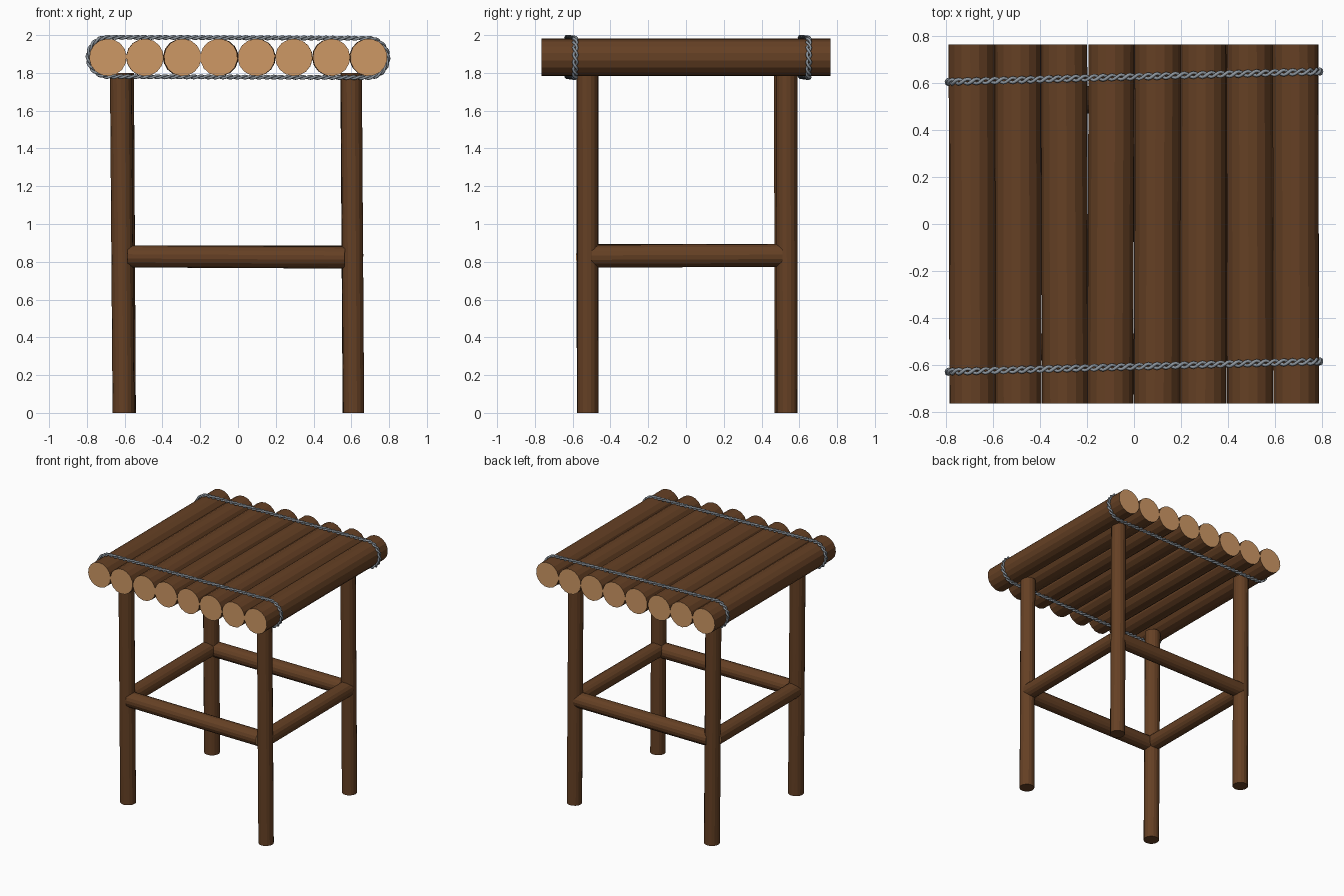
import bpy, bmesh, math, random
from mathutils import Vector, Matrix

if "Cube" in bpy.data.objects:
    bpy.data.objects.remove(bpy.data.objects["Cube"])

random.seed(4)


def srgb(r, g, b):
    f = lambda c: c / 12.92 if c <= 0.04045 else ((c + 0.055) / 1.055) ** 2.4
    return (f(r / 255), f(g / 255), f(b / 255), 1)


def material(name, rgb):
    m = bpy.data.materials.new(name)
    m.diffuse_color = srgb(*rgb)
    m.use_nodes = True
    m.node_tree.nodes["Principled BSDF"].inputs["Base Color"].default_value = m.diffuse_color
    return m


BARK = material("dark bark", (101, 64, 36))
CUT = material("cut wood", (206, 152, 101))
WIRE = material("grey wire", (142, 150, 158))


def log(name, a, b, radius, sides=16, cut_ends=True):
    """Faceted log between two points, with paler sawn ends."""
    a, b = Vector(a), Vector(b)
    axis = b - a
    bm = bmesh.new()
    bmesh.ops.create_cone(bm, cap_ends=True, segments=sides, radius1=radius,
                          radius2=radius, depth=axis.length)
    if cut_ends:
        for f in bm.faces:
            f.material_index = 1 if len(f.verts) > 4 else 0
    spin = Matrix.Rotation(random.uniform(0, math.pi), 4, 'Z')
    bm.transform(Matrix.Translation((a + b) / 2)
                 @ axis.to_track_quat('Z', 'Y').to_matrix().to_4x4() @ spin)
    me = bpy.data.meshes.new(name)
    bm.to_mesh(me)
    bm.free()
    me.materials.append(BARK)
    me.materials.append(CUT)
    ob = bpy.data.objects.new(name, me)
    bpy.context.collection.objects.link(ob)
    return ob


# Seat: eight logs side by side
R, Z, HALF = 0.099, 1.882, 0.69
for i in range(8):
    x = -HALF + i * 2 * HALF / 7
    j = random.uniform(-0.003, 0.003)
    log(f"seat_log_{i + 1}", (x - j, -0.765, Z), (x + j, 0.765, Z), R)

# Legs, each leaning very slightly
log("front_left_leg", (-0.606, -0.52, 0), (-0.620, -0.522, 1.80), 0.058, cut_ends=False)
log("back_left_leg", (-0.598, 0.527, 0), (-0.608, 0.523, 1.80), 0.058, cut_ends=False)
log("front_right_leg", (0.612, -0.52, 0), (0.600, -0.522, 1.80), 0.056, cut_ends=False)
log("back_right_leg", (0.610, 0.535, 0), (0.598, 0.533, 1.80), 0.056, cut_ends=False)

# Rails between the legs
log("front_rail", (-0.585, -0.525, 0.828), (0.565, -0.525, 0.822), 0.059)
log("back_rail", (-0.585, 0.53, 0.828), (0.585, 0.53, 0.828), 0.059)
log("left_rail", (-0.608, -0.50, 0.832), (-0.608, 0.51, 0.832), 0.061)
log("right_rail", (0.603, -0.50, 0.830), (0.603, 0.51, 0.834), 0.061)


def stadium(s, r):
    """Point and outward normal (x, z) on the loop round the seat, s in 0..1."""
    straight, arc = 2 * HALF, math.pi * r
    d = (s % 1) * 2 * (straight + arc)
    flip = 1
    if d >= straight + arc:
        d, flip = d - straight - arc, -1
    if d < straight:
        p, n = (-HALF + d, r), (0, 1)
    else:
        t = (d - straight) / r
        n = (math.sin(t), math.cos(t))
        p = (HALF + r * n[0], r * n[1])
    return (Vector((p[0] * flip, 0, p[1] * flip)),
            Vector((n[0] * flip, 0, n[1] * flip)))


# Wire bindings: two strands twisted together, slightly skewed on the seat
def binding(name, y, turns=44, steps=8):
    cu = bpy.data.curves.new(name, 'CURVE')
    cu.dimensions = '3D'
    cu.bevel_depth = 0.0075
    cu.bevel_resolution = 1
    count = turns * steps
    for phase in (0, math.pi):
        sp = cu.splines.new('POLY')
        sp.points.add(count - 1)
        sp.use_cyclic_u = True
        for k in range(count):
            p, n = stadium(k / count, 0.1)
            a = phase + 2 * math.pi * k / steps
            p = p + n * (0.004 + 0.006 * math.cos(a))
            p.y += y + 0.010 * math.sin(a) + p.x * 0.028
            p.z += Z - p.x * 0.004
            sp.points[k].co = (*p, 1)
    cu.materials.append(WIRE)
    ob = bpy.data.objects.new(name, cu)
    bpy.context.collection.objects.link(ob)
    # turn the curve into a mesh
    me = bpy.data.meshes.new_from_object(ob.evaluated_get(bpy.context.evaluated_depsgraph_get()))
    bpy.data.objects.remove(ob)
    mesh_ob = bpy.data.objects.new(name, me)
    if not me.materials:
        me.materials.append(WIRE)
    bpy.context.collection.objects.link(mesh_ob)


binding("front_binding", -0.608)
binding("back_binding", 0.628)
